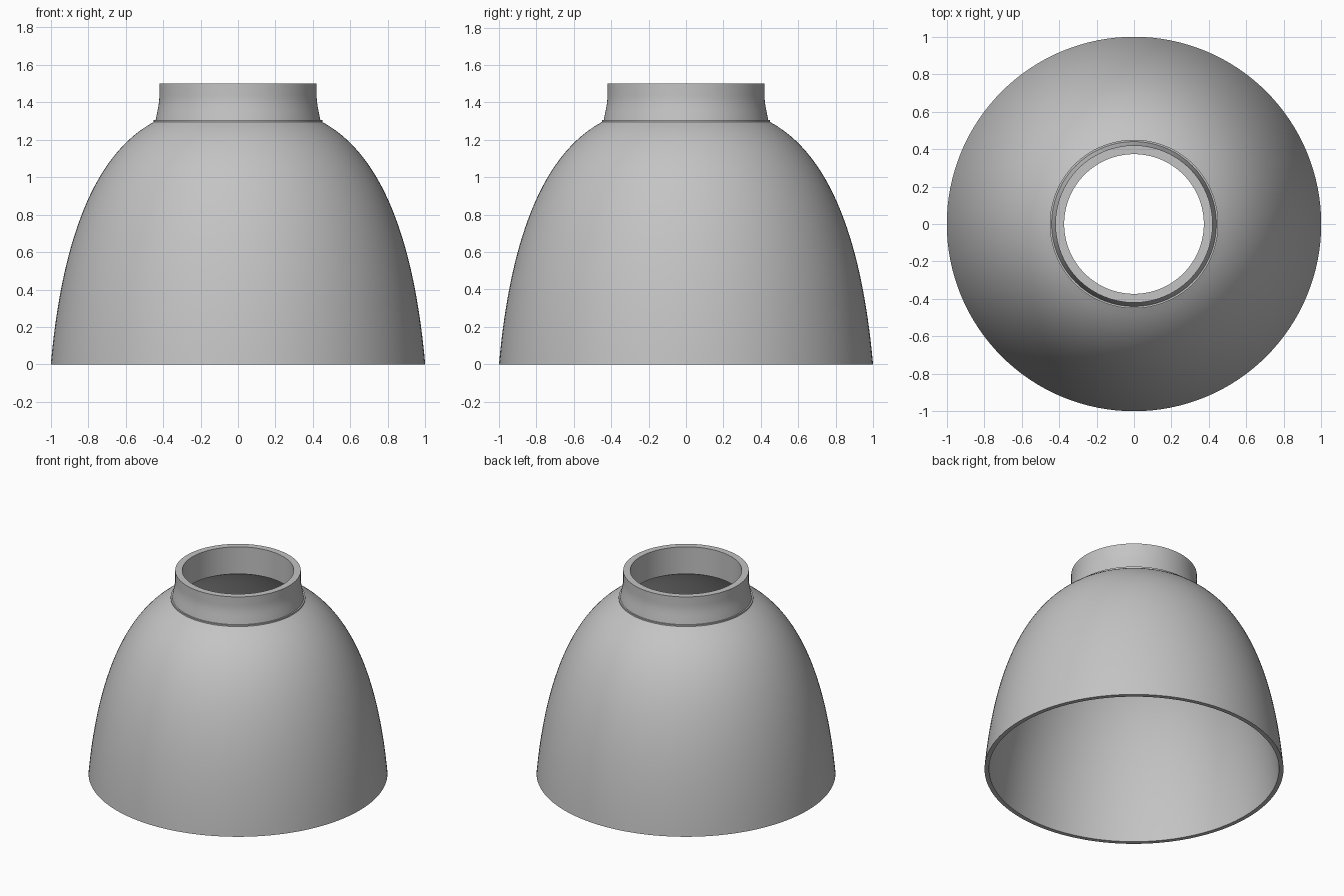
import bpy, bmesh, math
from mathutils import Vector
from mathutils.geometry import interpolate_bezier

cube = bpy.data.objects.get("Cube")
if cube:
    bpy.data.objects.remove(cube, do_unlink=True)

SEGMENTS = 128

# Plain grey finish
grey = bpy.data.materials.new("matte_grey")
grey.use_nodes = True
grey.diffuse_color = (0.55, 0.55, 0.55, 1)
bsdf = grey.node_tree.nodes["Principled BSDF"]
bsdf.inputs["Base Color"].default_value = grey.diffuse_color
bsdf.inputs["Roughness"].default_value = 0.6


def curve(start, handle_a, handle_b, end, count):
    """Points (radius, height) along a bezier."""
    pts = [Vector((r, 0, z)) for r, z in (start, handle_a, handle_b, end)]
    return [(p.x, p.z) for p in interpolate_bezier(*pts, count)]


def revolve(name, profile):
    """Spin a closed (radius, height) profile around the z axis."""
    bm = bmesh.new()
    verts = [bm.verts.new((r, 0, z)) for r, z in profile]
    edges = [bm.edges.new((a, b)) for a, b in zip(verts, verts[1:] + verts[:1])]
    bmesh.ops.spin(bm, geom=verts + edges, cent=(0, 0, 0), axis=(0, 0, 1),
                   angle=math.tau, steps=SEGMENTS, use_merge=True)
    bmesh.ops.remove_doubles(bm, verts=bm.verts, dist=0.0001)
    bmesh.ops.recalc_face_normals(bm, faces=bm.faces)
    mesh = bpy.data.meshes.new(name)
    bm.to_mesh(mesh)
    bm.free()
    mesh.materials.append(grey)
    obj = bpy.data.objects.new(name, mesh)
    bpy.context.collection.objects.link(obj)
    bpy.ops.object.select_all(action='DESELECT')
    obj.select_set(True)
    bpy.context.view_layer.objects.active = obj
    bpy.ops.object.shade_smooth_by_angle(angle=math.radians(25))
    return obj


# Outer dome, small ledge, flared collar, rim, straight bore and inner dome
outer_dome = curve((1, 0), (0.955, 0.5), (0.83, 1.09), (0.45, 1.295), 32)
ledge = [(0.45, 1.305)]
collar = curve((0.44, 1.305), (0.43, 1.36), (0.42, 1.39), (0.42, 1.44), 10)
rim = [(0.42, 1.5), (0.373, 1.5)]
inner_dome = curve((0.373, 1.3), (0.78, 1.09), (0.925, 0.5), (0.97, 0), 32)

revolve("lamp_shade", outer_dome + ledge + collar + rim + inner_dome)
